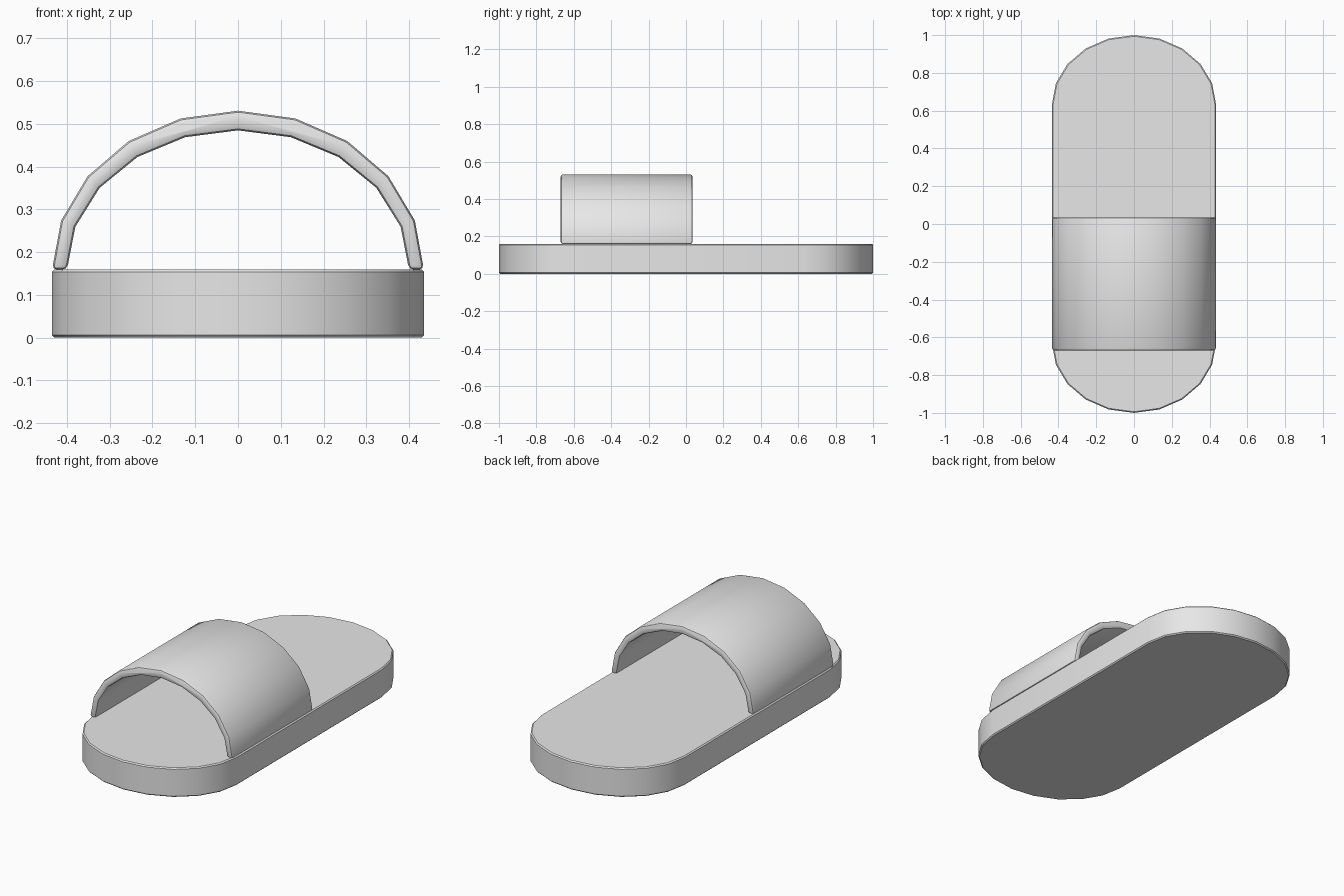
import bpy
import bmesh
from math import cos, sin, pi, radians

cube = bpy.data.objects.get("Cube")
if cube:
    bpy.data.objects.remove(cube, do_unlink=True)

grey = bpy.data.materials.new("light_grey")
grey.use_nodes = True
grey.diffuse_color = (0.8, 0.8, 0.8, 1)
grey.node_tree.nodes["Principled BSDF"].inputs["Base Color"].default_value = (0.8, 0.8, 0.8, 1)


def arc(a, h, base, steps=10):
    """Half ellipse from +x over the top to -x."""
    return [(a * cos(pi * i / steps), base + h * sin(pi * i / steps))
            for i in range(steps + 1)]


def prism(name, start, offset, bevel, segments):
    """Extrude a closed outline, soften its rims and shade it smooth."""
    bm = bmesh.new()
    face = bm.faces.new([bm.verts.new(p) for p in start])
    moved = bmesh.ops.extrude_face_region(bm, geom=[face])["geom"]
    bmesh.ops.translate(bm, vec=offset,
                        verts=[v for v in moved if isinstance(v, bmesh.types.BMVert)])
    bmesh.ops.recalc_face_normals(bm, faces=bm.faces)
    mesh = bpy.data.meshes.new(name)
    bm.to_mesh(mesh)
    bm.free()
    mesh.materials.append(grey)
    obj = bpy.data.objects.new(name, mesh)
    bpy.context.collection.objects.link(obj)

    mod = obj.modifiers.new("soft_rims", 'BEVEL')
    mod.width = bevel
    mod.segments = segments
    mod.limit_method = 'ANGLE'
    mod.angle_limit = radians(50)

    bpy.ops.object.select_all(action='DESELECT')
    obj.select_set(True)
    bpy.context.view_layer.objects.active = obj
    bpy.ops.object.modifier_apply(modifier=mod.name)
    bpy.ops.object.shade_smooth_by_angle(angle=radians(35))
    return obj


# Sole: long slab with rounded toe and heel
heel = arc(0.435, 0.37, 0.63)
outline = heel + [(-x, -y) for x, y in heel]
prism("sole", [(x, y, 0) for x, y in outline], (0, 0, 0.16), 0.006, 1)

# Strap: arched band across the front half
band = arc(0.435, 0.372, 0.159) + arc(0.4, 0.326, 0.159)[::-1]
prism("strap", [(x, -0.67, z) for x, z in band], (0, 0.705, 0), 0.012, 2)
